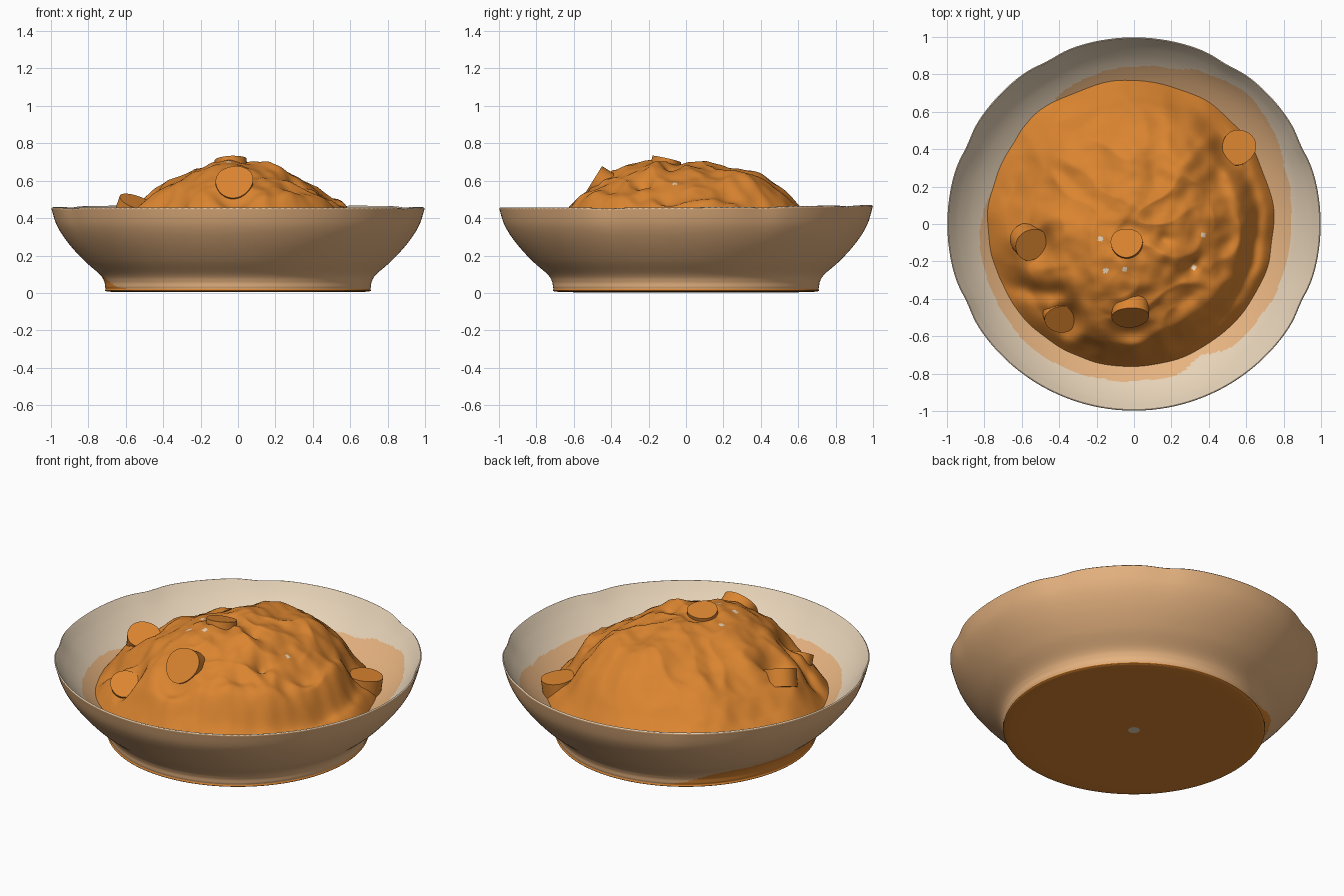
import bpy, bmesh, math
from math import sin, cos, pi, exp
from mathutils import Vector, noise

if "Cube" in bpy.data.objects:
    bpy.data.objects.remove(bpy.data.objects["Cube"], do_unlink=True)


def material(name, srgb):
    lin = [((c / 255 + 0.055) / 1.055) ** 2.4 for c in srgb]
    m = bpy.data.materials.new(name)
    m.use_nodes = True
    m.diffuse_color = (*lin, 1)
    m.node_tree.nodes["Principled BSDF"].inputs["Base Color"].default_value = (*lin, 1)
    return m


ORANGE = material("sauce orange", (219, 133, 48))
TAN = material("clay tan", (230, 179, 128))
CREAM = material("glaze cream", (231, 211, 184))


def smooth_path(pts, steps):
    """Catmull-Rom curve through 2D points."""
    p = [Vector(q) for q in pts]
    p = [p[0]] + p + [p[-1]]
    out = []
    for a, b, c, d in zip(p, p[1:], p[2:], p[3:]):
        for i in range(steps):
            t = i / steps
            out.append(b + (c - a) * t / 2 + (a * 2 - b * 5 + c * 4 - d) * t * t / 2
                       + (b * 3 - a - c * 3 + d) * t ** 3 / 2)
    return out + [p[-1]]


def polar_mesh(name, rings, segs, point, mats, pick):
    """Rings of vertices around z, with a single pole where the radius is zero."""
    bm = bmesh.new()
    grid = []
    for ring in rings:
        if ring[0] < 1e-6:
            grid.append([bm.verts.new(point(ring, 0))] * segs)
        else:
            grid.append([bm.verts.new(point(ring, 2 * pi * s / segs)) for s in range(segs)])
    for k, (lo, hi) in enumerate(zip(grid, grid[1:])):
        for s in range(segs):
            n = (s + 1) % segs
            f = bm.faces.new(list(dict.fromkeys((lo[s], lo[n], hi[n], hi[s]))))
            f.smooth = True
            f.material_index = pick(f.calc_center_median(), k)
    me = bpy.data.meshes.new(name)
    bm.to_mesh(me)
    bm.free()
    bpy.context.collection.objects.link(bpy.data.objects.new(name, me))
    for m in mats:
        me.materials.append(m)


def bump(d, w):
    return exp(-(d / w) ** 2)


def angle_gap(a, degrees):
    return (a - math.radians(degrees) + pi) % (2 * pi) - pi


# Bowl: outside profile, then the shallower inside down to below the food
outer = smooth_path([(0, 0.004), (0.4, 0.004), (0.68, 0.006), (0.708, 0.025), (0.715, 0.06),
                     (0.74, 0.1), (0.825, 0.175), (0.91, 0.27), (0.968, 0.36), (0.998, 0.452)], 8)
inner = smooth_path([(0.993, 0.457), (0.94, 0.39), (0.87, 0.322), (0.78, 0.258), (0.66, 0.19)], 14)
NOTCHES = (25, 60, 118, 155, 205, 335)
# Sauce stain on the inside: bearing, spread, extra reach
STAINS = [(145, 0.5, -0.1), (48, 0.42, 0.08), (235, 0.3, 0.02), (297, 0.12, -0.05)]


def bowl_point(ring, a):
    r, z = ring
    rim = max(0, (z - 0.2) / 0.25) ** 2 if r > 0.7 else 0
    dip = sum(bump(angle_gap(a, n), 0.09) for n in NOTCHES)
    r *= 1 - 0.011 * dip * rim
    z += rim * (0.012 * max(0, sin(a)) - 0.005 * dip)
    return (r * cos(a), r * sin(a), z)


def bowl_colour(c, k):
    a, r = math.atan2(c.y, c.x), math.hypot(c.x, c.y)
    if k < len(outer) - 1:                      # sauce-coloured base with a smear
        if r < 0.045:
            return 2
        edge = 0.022 + 0.09 * bump(angle_gap(a, 163) ** 2, 0.36)
        return 0 if c.z < edge else 1
    stain = 0.84 + 0.012 * noise.noise(Vector((cos(a) * 6, sin(a) * 6, 5)))
    stain += sum(reach * bump(angle_gap(a, deg), w) for deg, w, reach in STAINS)
    return 1 if r < stain else 2


polar_mesh("bowl", outer + inner, 180, bowl_point, (ORANGE, TAN, CREAM), bowl_colour)

# Chunks: cap centre, axis, radius
CHUNKS = [((-0.02, -0.50, 0.595), (0, -0.8, 0.5), 0.10),
          ((-0.55, -0.11, 0.49), (0.3, -0.35, 0.85), 0.088),
          ((-0.04, -0.10, 0.715), (-0.05, 0.22, 0.95), 0.082),
          ((-0.39, -0.51, 0.39), (0.15, -0.5, 0.8), 0.085),
          ((0.56, 0.41, 0.345), (0.1, 0.08, 0.95), 0.093)]

# Food mound: domed profile, then swells and dents as x, y, spread, height
dome = smooth_path([(0, 0.685), (0.13, 0.685), (0.25, 0.675), (0.375, 0.645), (0.5, 0.6),
                    (0.625, 0.55), (0.75, 0.47), (0.88, 0.35), (1, 0.235)], 12)
SWELLS = [(0.31, -0.22, 0.035, -0.06), (0.16, -0.08, 0.04, -0.035),
          (-0.4, -0.36, 0.06, -0.04), (0.45, 0.22, 0.06, -0.03),
          (-0.33, 0.36, 0.26, -0.075), (0.28, 0.3, 0.14, 0.03), (0.15, -0.17, 0.14, 0.02)]
SPECKS = [(-0.18, -0.08), (-0.15, -0.25), (-0.05, -0.24), (0.32, -0.23), (0.37, -0.06)]


def food_point(ring, a):
    q, z = ring
    edge = 0.775 + 0.025 * cos(angle_gap(a, 170)) + 0.025 * bump(angle_gap(a, 132), 0.2)
    edge += 0.02 * noise.noise(Vector((cos(a) * 4, sin(a) * 4, 2)))
    r = q * edge
    x, y = r * cos(a), r * sin(a)
    p = Vector((x, y, 0))
    fade = min(1, (1 - q) * 6)
    rough = 0.6 + 0.4 * min(1, max(0, 0.5 + x - y))
    lump = 0.04 * noise.noise(p * 4 + Vector((3, 1, 7)))
    warp = p + 0.12 * noise.noise_vector(p * 3)
    fold = 0.045 * (0.35 - abs(noise.noise(warp * 5 + Vector((9, 2, 4)))))
    grain = 0.012 * noise.noise(p * 14)
    z += fade * (lump + rough * (fold + grain) - 0.06 * cos(2 * a) * q * q * (1 - q) * 4)
    # fold and moat on the right and front, groove at front left
    z += 0.025 * bump(q - 0.76, 0.06) * (bump(angle_gap(a, 0), 0.7) + bump(angle_gap(a, 290), 0.5))
    z -= 0.04 * bump(q - 0.88, 0.05) * bump(angle_gap(a, 350), 0.9)
    z -= 0.06 * bump(y + 0.36 + 0.15 * (x + 0.55), 0.05) * bump(x + 0.55, 0.2) * fade
    for sx, sy, w, h in SWELLS:
        z += h * bump(math.hypot(x - sx, y - sy), w) * fade
    # sauce climbs round each chunk but stays below its cap
    for c, n, rad in CHUNKS:
        axis = Vector(n).normalized()
        off = p.xy - Vector(c).xy
        base = Vector(c) - axis * 0.04
        z += max(0, base.z - z) * 0.9 * fade * bump((p.xy - base.xy).length, rad * 1.5)
        cap = c[2] - 0.022 - off.dot(axis.xy) / axis.z
        z -= max(0, z - cap) * bump(off.length_squared, (rad * 1.25) ** 2)
    return (x, y, z)


def food_colour(c, k):
    return int(any(math.hypot(c.x - x, c.y - y) < 0.014 for x, y in SPECKS))


polar_mesh("food_mound", list(reversed(dome)), 200, food_point, (ORANGE, CREAM), food_colour)

for i, (centre, axis, rad) in enumerate(CHUNKS):
    n = Vector(axis).normalized()
    bpy.ops.mesh.primitive_cylinder_add(vertices=36, radius=rad, depth=0.1,
                                        location=Vector(centre) - n * 0.05)
    chunk = bpy.context.object
    chunk.name = f"food_chunk_{i + 1}"
    chunk.rotation_euler = n.to_track_quat("Z", "Y").to_euler()
    for v in chunk.data.vertices:               # slightly uneven cut piece
        a = math.atan2(v.co.y, v.co.x)
        v.co.xy *= 1 + 0.04 * sin(2 * a + i) + 0.03 * sin(3 * a + 2 * i)
    chunk.data.materials.append(ORANGE)
    bpy.ops.object.shade_smooth_by_angle(angle=math.radians(40))
